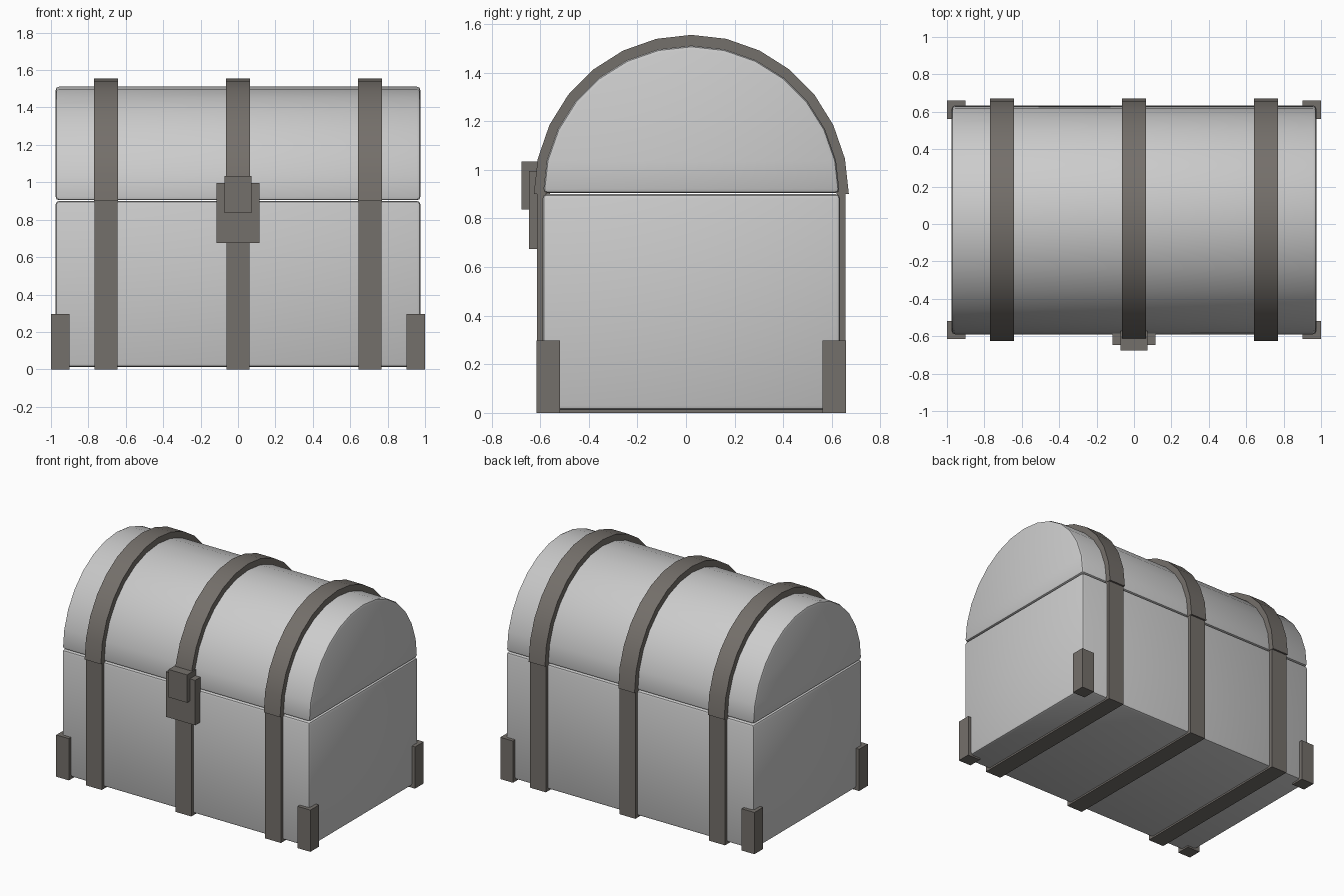
import bpy
import math

if "Cube" in bpy.data.objects:
    bpy.data.objects.remove(bpy.data.objects["Cube"])

CY = 0.022          # centre of the chest in depth
SEAM = 0.90         # height where lid meets base


def material(name, rgb):
    m = bpy.data.materials.new(name)
    m.diffuse_color = (*rgb, 1)
    m.use_nodes = True
    m.node_tree.nodes["Principled BSDF"].inputs["Base Color"].default_value = m.diffuse_color
    return m


GREY = material("pale_grey", (0.6, 0.6, 0.6))
IRON = material("dark_iron", (0.175, 0.16, 0.145))


def make(name, verts, faces, mat, bevel=0):
    me = bpy.data.meshes.new(name)
    me.from_pydata(verts, [], faces)
    me.materials.append(mat)
    ob = bpy.data.objects.new(name, me)
    bpy.context.collection.objects.link(ob)
    bpy.context.view_layer.objects.active = ob
    ob.select_set(True)
    bpy.ops.object.mode_set(mode='EDIT')
    bpy.ops.mesh.select_all(action='SELECT')
    bpy.ops.mesh.normals_make_consistent(inside=False)
    bpy.ops.object.mode_set(mode='OBJECT')
    if bevel:
        mod = ob.modifiers.new("rounded_edges", 'BEVEL')
        mod.width = bevel
        mod.segments = 2
        mod.limit_method = 'ANGLE'
        mod.angle_limit = math.radians(35)
        bpy.ops.object.modifier_apply(modifier=mod.name)
    bpy.ops.object.shade_smooth_by_angle(angle=math.radians(30))
    ob.select_set(False)
    return ob


def prism(name, profile, x0, x1, mat, bevel=0):
    """Extrude a closed (y, z) profile along x."""
    n = len(profile)
    verts = [(x, y, z) for x in (x0, x1) for y, z in profile]
    faces = [(i, (i + 1) % n, n + (i + 1) % n, n + i) for i in range(n)]
    faces += [tuple(range(n)), tuple(range(n, 2 * n))]
    return make(name, verts, faces, mat, bevel)


def band(name, outer, inner, x0, x1, mat):
    """Open strip of metal between two matching (y, z) paths."""
    n = len(outer)
    verts = [(x, y, z) for x in (x0, x1) for path in (outer, inner) for y, z in path]
    faces = []
    for i in range(n - 1):
        a, b, c, d = i, n + i, 2 * n + i, 3 * n + i
        faces += [(a, a + 1, c + 1, c), (b, b + 1, d + 1, d),
                  (a, a + 1, b + 1, b), (c, c + 1, d + 1, d)]
    for i in (0, n - 1):
        faces.append((i, n + i, 3 * n + i, 2 * n + i))
    return make(name, verts, faces, mat)


def box(name, x, y, z, mat, bevel=0):
    return prism(name, [(y[0], z[0]), (y[1], z[0]), (y[1], z[1]), (y[0], z[1])],
                 x[0], x[1], mat, bevel)


def arc(ry, rz, z0, n=14):
    return [(CY + ry * math.cos(math.pi * i / n), z0 + rz * math.sin(math.pi * i / n))
            for i in range(n + 1)]


# Base and barrel lid
box("chest_base", (-0.975, 0.975), (CY - 0.612, CY + 0.612), (0.012, SEAM), GREY, 0.018)
prism("chest_lid", arc(0.61, 0.607, SEAM + 0.004), -0.975, 0.975, GREY, 0.018)


# Three iron straps, each an arch over the lid and a U around the base
def u_path(half, bottom):
    return [(CY - half, SEAM), (CY - half, bottom), (CY + half, bottom), (CY + half, SEAM)]


for label, x in (("left", -0.705), ("middle", 0), ("right", 0.705)):
    band(f"{label}_lid_strap", arc(0.648, 0.655, SEAM), arc(0.597, 0.597, SEAM),
         x - 0.064, x + 0.064, IRON)
    band(f"{label}_base_strap", u_path(0.635, 0), u_path(0.60, 0.02),
         x - 0.062, x + 0.062, IRON)

# Corner guards
for sx, side in ((-1, "left"), (1, "right")):
    for sy, end in ((-1, "front"), (1, "back")):
        xs = sorted((sx * 0.90, sx * 1.0))
        ys = sorted((CY + sy * 0.54, CY + sy * 0.637))
        box(f"{end}_{side}_corner_guard", xs, ys, (0, 0.297), IRON)

# Latch
box("latch_plate", (-0.115, 0.115), (-0.646, -0.585), (0.675, 0.995), IRON)
box("latch_hasp", (-0.073, 0.073), (-0.676, -0.56), (0.836, 1.034), IRON)
